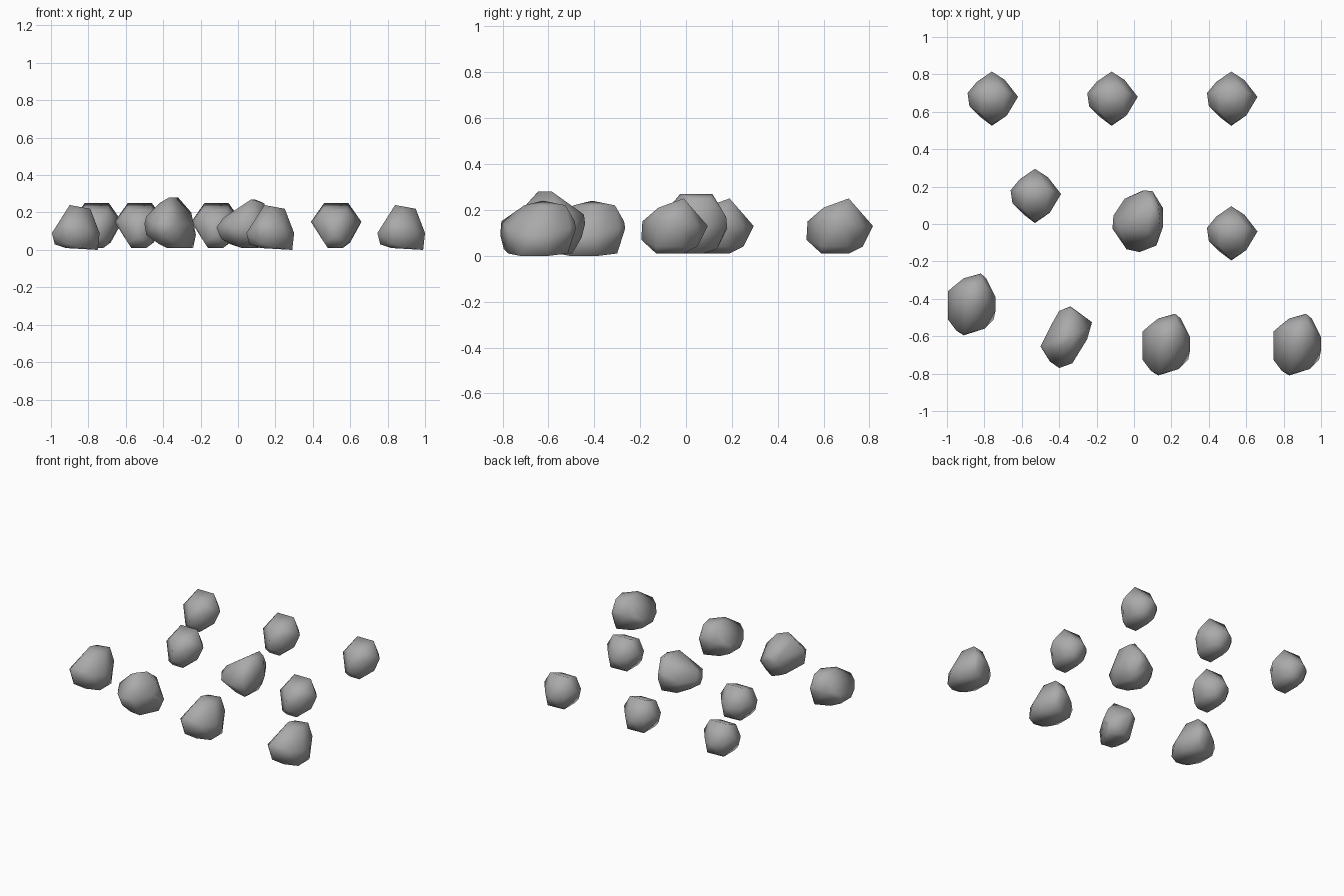
import bpy
import bmesh
from mathutils import Vector

# Start without the default cube
default_cube = bpy.data.objects.get("Cube")
if default_cube:
    bpy.data.objects.remove(default_cube, do_unlink=True)

UNIT = 0.01  # outlines below are given in hundredths


def make_material(name, colour):
    material = bpy.data.materials.new(name)
    material.use_nodes = True
    material.diffuse_color = colour
    shader = material.node_tree.nodes["Principled BSDF"]
    shader.inputs["Base Color"].default_value = colour
    shader.inputs["Roughness"].default_value = 0.9
    return material


def make_stone_mesh(name, levels, material):
    """Wrap a convex skin around a few outlines stacked by height."""
    bm = bmesh.new()
    for height, outline in levels.items():
        for x, y in outline:
            bm.verts.new(Vector((x, y, height)) * UNIT)
    hull = bmesh.ops.convex_hull(bm, input=bm.verts)
    unused = {v for v in hull["geom_interior"] + hull["geom_unused"]
              if isinstance(v, bmesh.types.BMVert) and not v.link_faces}
    bmesh.ops.delete(bm, geom=list(unused), context="VERTS")
    bmesh.ops.recalc_face_normals(bm, faces=bm.faces)
    for face in bm.faces:
        face.smooth = True
    mesh = bpy.data.meshes.new(name)
    bm.to_mesh(mesh)
    bm.free()
    mesh.materials.append(material)
    return mesh


def place_stones(name, mesh, spots):
    for x, y in spots:
        stone = bpy.data.objects.new(name, mesh)
        stone.location = (x, y, 0)
        bpy.context.collection.objects.link(stone)


stone_grey = make_material("stone grey", (0.4, 0.4, 0.4, 1))

# Small stone: diamond plan with a short ridge towards the back
small_levels = {
    1: [(-4, -8), (4, -8), (4, 4), (-4, 4)],
    4: [(-6, -10), (7, -8), (8, 3), (5, 10), (-6, 8)],
    7: [(0, -14.5)],
    13: [(0, 14.5), (7, 10), (-8, 9)],
    15: [(0, -14), (-13, 3), (-12, -4), (14, 1), (8, -9)],
    21: [(-6, -7), (6, -7)],
    25: [(-6, 4), (7, 4)],
}

# Long stone: oval plan, steep on its left, sloping on its right
long_levels = {
    0: [(12, -8), (12, 5)],
    1: [(-5, -10), (-5, 9), (5, 13), (4, -13)],
    3: [(-11, -6), (-11, 6), (-4, -15)],
    9: [(-12.5, 7), (-12.5, -8), (13, -3), (13, 4), (-4, -16.5)],
    12: [(-8, -14), (7, -13), (-9, 10), (5, 16.5), (-4, 14), (8, 14)],
    15: [(-4, -16), (5, 16)],
    22: [(8, 2), (1, -6), (6, 12), (-3, 10)],
    24: [(-3, 2)],
}

# Peaked stone: tall and narrow, with its peak near the middle
peaked_levels = {
    1: [(12, 4), (-2, -8), (6, -9), (-2, 6), (2, 11)],
    3: [(-6, -8), (-6, 6)],
    8: [(13, 6), (13.5, 8), (-13, -5), (-4, -15), (2, 15)],
    14: [(-14, -5), (-9, -13), (-4, -16.5), (3, -14), (11, -1),
         (2, 16.5), (-4, 14), (-8, 7)],
    18: [(2, 16), (-13, -5)],
    20: [(11, 4)],
    25: [(-6, -2)],
    28: [(-1, -4), (4, 2)],
}

# Wedge stone: high on its left, falling to a low nose on its right
wedge_levels = {
    1: [(0, -6), (8, -8), (9, 6), (0, 6)],
    3: [(-6, 0), (8, 12), (10, -9)],
    6: [(-11, -5), (-10, 3)],
    12: [(-13.5, -4), (-13, 3), (1, -16.5), (-6, -15), (10, -13),
         (13.5, -3), (13.5, 7), (8, 16), (3, 16.5), (-7, 12)],
    17: [(3, 16), (8, 16), (-10, -3)],
    25: [(12, 0), (11, 9)],
    27: [(5, -4), (7, 10)],
}

# Scatter the stones in loose rows
stones = [
    ("small_stone", small_levels,
     [(-0.76, 0.67), (-0.12, 0.67), (0.52, 0.67), (-0.53, 0.15), (0.52, -0.05)]),
    ("long_stone", long_levels,
     [(-0.87, -0.43), (0.17, -0.645), (0.87, -0.645)]),
    ("peaked_stone", peaked_levels, [(-0.36, -0.605)]),
    ("wedge_stone", wedge_levels, [(0.02, 0.015)]),
]
for name, levels, spots in stones:
    place_stones(name, make_stone_mesh(name, levels, stone_grey), spots)
